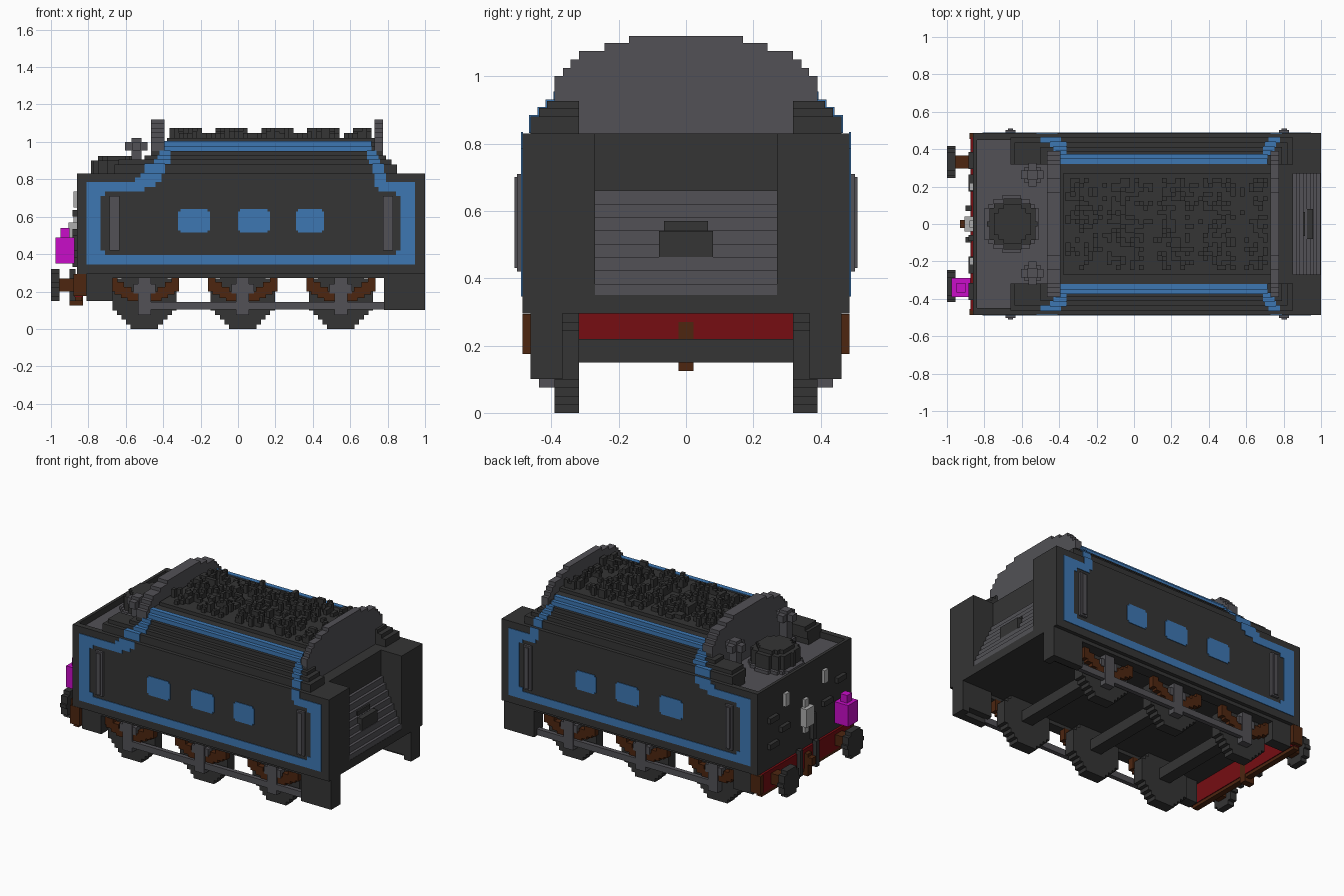
import bpy, bmesh, math, random
from mathutils import Matrix, Vector

if "Cube" in bpy.data.objects:
    bpy.data.objects.remove(bpy.data.objects["Cube"], do_unlink=True)
random.seed(4)
V = 0.0245  # block size


def material(name, rgb):
    m = bpy.data.materials.new(name)
    m.use_nodes = True
    m.diffuse_color = (*rgb, 1)
    b = next(n for n in m.node_tree.nodes if n.type == 'BSDF_PRINCIPLED')
    b.inputs["Base Color"].default_value = (*rgb, 1)
    b.inputs["Roughness"].default_value = 0.9
    return m


DARK = material("charcoal", (0.035, 0.035, 0.035))
GREY = material("steel grey", (0.085, 0.083, 0.093))
BLUE = material("lining blue", (0.047, 0.185, 0.45))
RED = material("beam red", (0.18, 0.004, 0.006))
BROWN = material("rust brown", (0.075, 0.019, 0.005))
MAGENTA = material("lamp magenta", (0.58, 0.004, 0.58))
LIGHT = material("light grey", (0.42, 0.42, 0.42))


def part(name, boxes, mat):
    """One object made of boxes given as (x0, x1, y0, y1, z0, z1)."""
    bm = bmesh.new()
    for x0, x1, y0, y1, z0, z1 in boxes:
        size = Vector((x1 - x0, y1 - y0, z1 - z0))
        mid = Vector((x0 + x1, y0 + y1, z0 + z1)) / 2
        bmesh.ops.create_cube(bm, size=1, matrix=Matrix.Translation(mid) @ Matrix.Diagonal((*size, 1)))
    me = bpy.data.meshes.new(name)
    bm.to_mesh(me)
    bm.free()
    me.materials.append(mat)
    ob = bpy.data.objects.new(name, me)
    bpy.context.collection.objects.link(ob)
    return ob


def both(boxes):
    """Boxes plus their mirror images across the centre line."""
    return boxes + [(a, b, -d, -c, e, f) for a, b, c, d, e, f in boxes]


def disc(axis, u, v, r, a0, a1):
    """Stepped disc of block rows; u, v is its centre across the axis."""
    rows, out = round(2 * r / V), []
    h = 2 * r / rows
    for i in range(rows):
        c = -r + (i + 0.5) * h
        w = max(V, round(math.sqrt(max(r * r - c * c, 0)) / V) * V)
        w = min(w, r)
        if axis == 'x':
            out.append((a0, a1, u - w, u + w, v + c - h / 2, v + c + h / 2))
        elif axis == 'y':
            out.append((u - w, u + w, a0, a1, v + c - h / 2, v + c + h / 2))
        else:
            out.append((u - w, u + w, v + c - h / 2, v + c + h / 2, a0, a1))
    return out


# Tank body, open deck rim and cab end walls
part("tank_body", [(-.86, 1, -.486, .486, .295, .35), (-.86, .85, -.486, .486, .35, .78),
                   (-.43, .85, -.486, .486, .78, .83), (-.86, -.84, -.486, .486, .78, .83)]
     + both([(-.84, -.43, .45, .486, .78, .83), (-.66, -.43, .33, .45, .78, .83),
             (.85, 1, .27, .486, .35, .83)]), DARK)
part("front_deck", [(-.84, -.43, -.45, .45, .775, .79)], GREY)

# Stepped shoulders: bottom, top, half width, front end, rear end, blue spans
layers = [(.83, .88, .462, -.66, .85, (-.50, -.39), (.72, .78)),
          (.88, .905, .437, -.64, .82, (-.45, -.36), (.70, .76)),
          (.905, .927, .413, -.50, .79, (-.43, -.36), (.69, .75)),
          (.927, .95, .39, -.46, .77, (-.42, -.36), (.69, .74)),
          (.95, .975, .37, -.42, .745, (-.395, .715), None),
          (.975, 1.0, .346, -.395, .715, (-.395, .715), None)]
shoulder, lining = [], []
for z0, z1, y, xa, xb, *spans in layers:
    shoulder.append((xa, xb, .318, y, z0, z1))
    for s in filter(None, spans):
        lining.append((s[0], s[1], y - .0265, y + .004, z0 + .002, z1 + .004))
part("stepped_shoulders", both(shoulder), DARK)
part("bunker_block", [(-.43, .75, -.32, .32, .83, 1.0), (-.38, .73, -.27, .27, 1.0, 1.022)], DARK)

# Blue lining and side panels, as thin plates
YS = (.484, .490)
side = [(-.81, -.735, .345, .785), (.87, .945, .345, .785), (-.735, .87, .345, .395),
        (-.735, -.5, .735, .785), (.75, .87, .735, .785), (-.55, -.44, .76, .81),
        (-.52, -.41, .785, .834), (.73, .79, .76, .834),
        (-.735, -.71, .395, .42), (.845, .87, .395, .42),
        (-.735, -.71, .71, .735), (.845, .87, .71, .735)]
lining += [(a, b, *YS, c, d) for a, b, c, d in side]
part("blue_lining", both(lining), BLUE)
panels = []
for a, b in ((-.32, -.15), (0, .17), (.31, .46)):
    panels += [(a + .012, b - .012, *YS, .515, .64), (a, b, YS[0], YS[1] - .0005, .527, .628)]
part("blue_side_panels", both(panels), BLUE)
rails = []
for x in (-.66, .803):
    rails += [(x - .027, x + .027, .48, .502, .42, .71), (x - .014, x + .014, .5, .51, .43, .70)]
part("handrails", both(rails), GREY)

# Arched bulkheads
arch = [(.39, .78, 1.0), (.365, 1.0, 1.025), (.343, 1.025, 1.05), (.318, 1.05, 1.075),
        (.242, 1.075, 1.098), (.17, 1.098, 1.12)]
for name, x0, x1 in (("front_bulkhead", -.465, -.393), ("rear_bulkhead", .73, .775)):
    part(name, [(x0, x1, -w, w, a, b) for w, a, b in arch], GREY)

# Coal heap of random blocks
coal = []
for i in range(44):
    for j in range(-10, 10):
        h = random.choice((0, 0, 0, .022, .03, .05))
        clump = math.sin(i * .62) > -.55
        if h and (clump or h < .03):
            x, y = -.365 + i * V, j * V
            coal.append((x, x + V, y, y + V, 1.01, 1.025 + h))
part("coal_heap", coal, DARK)

# Cab end: stairs of grey slope, arched doorway, rear wall
stairs = []
for i in range(8):
    top = .66 - i * .0395
    stairs.append((.84, .868 + i * .0186, -.27, .27, .345, top))
part("coal_slope", stairs, GREY)
part("shovel_door", [(.84, .958, -.08, .08, .42, .54), (.84, .915, -.065, .065, .54, .57)], DARK)

# Filler hatch and vents on the deck
part("hatch_base", disc('z', -.655, 0, .155, .785, .81), GREY)
part("filler_hatch", disc('z', -.65, 0, .135, .80, .90) + disc('z', -.65, 0, .105, .90, .925), DARK)
vents = [(-.57, -.515, .235, .29, .785, 1.02), (-.605, -.485, .24, .285, .955, 1.0),
         (-.565, -.52, .20, .325, .955, 1.0), (-.585, -.50, .22, .305, .785, .83)]
part("deck_vents", both(vents), GREY)

# Front end wall fittings
part("end_steps", [(-.885, -.85, y - .045, y + .045, z, z + .035)
                   for y, z in ((.22, .50), (.34, .43), (.34, .60), (-.22, .50), (-.36, .60))]
     + [(-.885, -.85, -.09, -.06, .33, .50)], DARK)
part("lamp_irons", [(-.905, -.85, -.04, .04, .45, .57), (-.88, -.85, -.02, .02, .40, .62),
                    (-.88, -.85, .18, .22, .65, .735), (-.88, -.85, -.22, -.18, .65, .735)], LIGHT)
part("tail_lamp", [(-.975, -.875, -.39, -.29, .35, .49), (-.95, -.90, -.365, -.315, .49, .54)], MAGENTA)
part("lamp_bracket", [(-.89, -.85, -.36, -.32, .38, .42)], DARK)

# Buffer beam, buffers and coupling
part("buffer_beam", [(-.875, -.83, -.462, .462, .17, .295)], RED)
part("beam_ends", both([(-.88, -.81, .455, .486, .175, .294)])
     + [(-.872, -.835, -.46, .46, .15, .172)], BROWN)
part("coupling_hook", [(-.90, -.83, -.022, .022, .125, .27), (-.93, -.89, -.022, .022, .20, .25)], BROWN)
part("coupling_hoses", both([(-.90, -.87, .07, .10, .15, .32)]), DARK)
part("buffer_shanks", both([(-.96, -.86, .298, .367, .20, .27)]), BROWN)
part("buffer_heads", both(disc('x', .332, .235, .086, -1, -.955)), DARK)

# Frame, rear steps
part("side_frames", both([(-.81, -.67, .39, .462, .15, .30), (-.70, .80, .39, .462, .272, .30),
                          (.78, 1, .367, .462, .13, .30), (.95, 1, .367, .462, .10, .14),
                          (.78, .97, .41, .462, .10, .14)]), DARK)

# Wheels, axles, springs and hubs
wheels, axles, springs, hubs = [], [], [], []
for x in (-.5, .025, .55):
    wheels += disc('y', x, .172, .172, .318, .39)
    axles.append((x - .04, x + .04, -.33, .33, .15, .22))
    hubs += [(x - .035, x + .035, .385, .436, .075, .28), (x - .06, x + .06, .385, .43, .19, .24)]
    for s in (-1, 1):
        for a, b, z0, z1 in ((.02, .09, .15, .20), (.07, .125, .165, .225),
                             (.11, .16, .185, .25), (.145, .185, .20, .275)):
            springs.append((x + min(s * a, s * b), x + max(s * a, s * b), .385, .425, z0, z1))
part("wheels", both(wheels), DARK)
part("axles", axles, DARK)
part("leaf_springs", both(springs), BROWN)
part("wheel_hubs", both(hubs), GREY)
part("coupling_rods", both([(-.5, .80, .405, .434, .105, .145)]), GREY)
